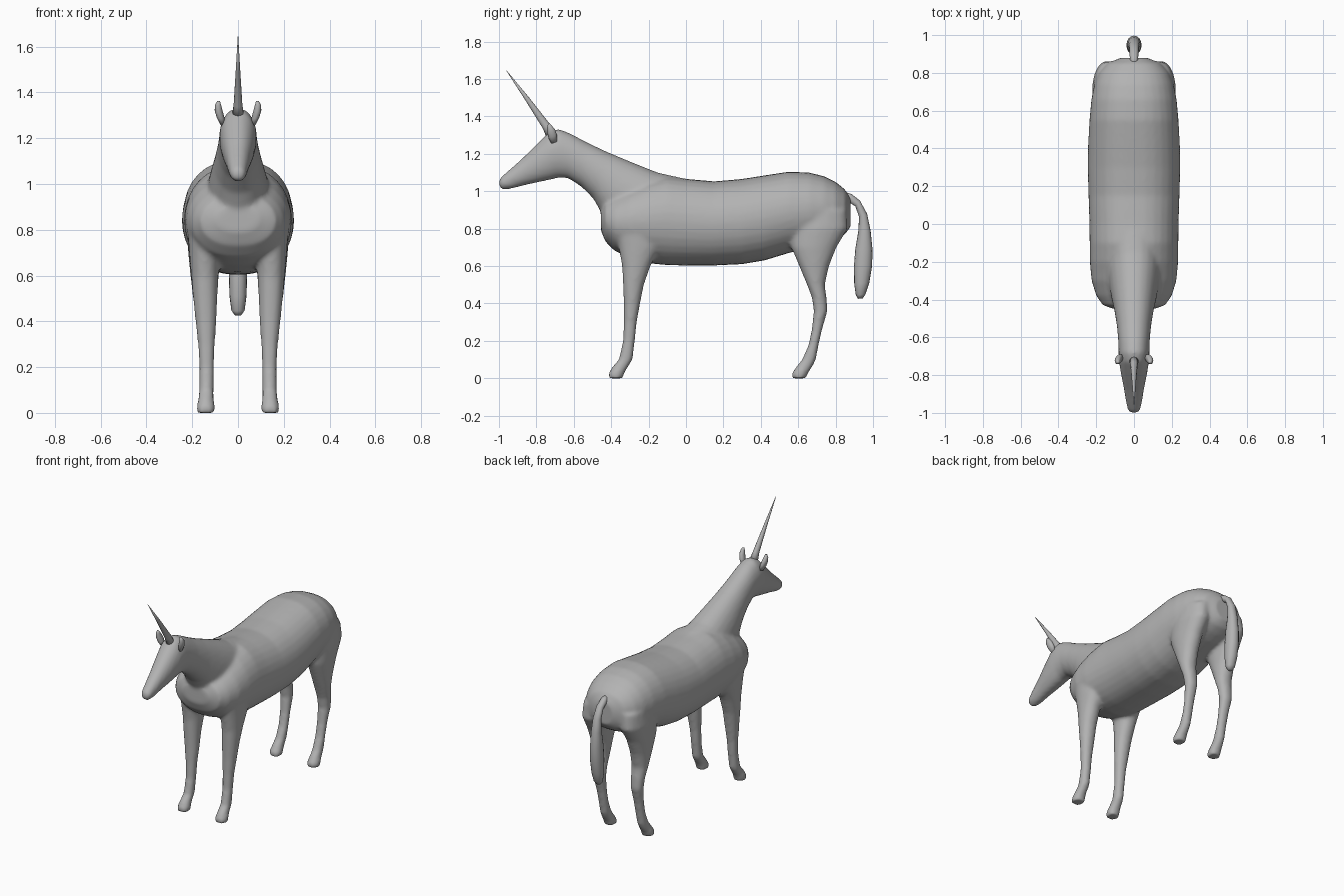
import bpy, bmesh, math
from mathutils import Vector

grey = bpy.data.materials.new("plain grey")
grey.diffuse_color = (0.45, 0.45, 0.45, 1)


def loft(bm, rows, n=24, side=1, power=0.9):
    """Skin oval rings; each row is (y1, z1, y2, z2, centre x, half width)."""
    rings = []
    for y1, z1, y2, z2, x, w in rows:
        mid = Vector((x, (y1 + y2) / 2, (z1 + z2) / 2))
        half = Vector((0, (y1 - y2) / 2, (z1 - z2) / 2))
        ring = []
        for i in range(n):
            a = 2 * math.pi * i / n
            c, s = math.cos(a), math.sin(a)
            p = mid + half * s + Vector((math.copysign(abs(c) ** power, c) * w, 0, 0))
            ring.append(bm.verts.new((p.x * side, p.y, p.z)))
        rings.append(ring)
    for r, q in zip(rings, rings[1:]):
        for i in range(n):
            bm.faces.new((r[i], r[(i + 1) % n], q[(i + 1) % n], q[i]))
    bm.faces.new(rings[0])
    bm.faces.new(rings[-1])


def finish(bm, name):
    bmesh.ops.recalc_face_normals(bm, faces=bm.faces)
    for f in bm.faces:
        f.smooth = True
    me = bpy.data.meshes.new(name)
    bm.to_mesh(me)
    bm.free()
    me.materials.append(grey)
    ob = bpy.data.objects.new(name, me)
    bpy.context.collection.objects.link(ob)
    return ob


# Trunk: y, top z, bottom z, half width
trunk = [(-.455, .90, .79, .09), (-.43, .95, .73, .165), (-.38, .98, .68, .20),
         (-.30, 1.02, .645, .225), (-.20, 1.06, .615, .234), (-.10, 1.08, .605, .235),
         (0, 1.067, .603, .236), (.15, 1.053, .603, .241), (.30, 1.066, .61, .245),
         (.42, 1.085, .63, .243), (.55, 1.105, .67, .236), (.66, 1.10, .695, .226),
         (.74, 1.08, .715, .21), (.80, 1.05, .74, .187), (.85, 1.01, .77, .145),
         (.88, .96, .81, .07)]
# Neck and head: crest point, throat point, half width
neck = [(.05, 1.055, -.20, .80, 0, .13), (-.15, 1.10, -.38, .82, 0, .14),
        (-.30, 1.16, -.45, .88, 0, .122), (-.42, 1.21, -.495, .96, 0, .104),
        (-.53, 1.262, -.56, 1.025, 0, .09), (-.62, 1.31, -.63, 1.07, 0, .083),
        (-.68, 1.333, -.68, 1.073, 0, .082), (-.73, 1.318, -.72, 1.063, 0, .08),
        (-.80, 1.25, -.78, 1.05, 0, .07), (-.88, 1.172, -.86, 1.033, 0, .054),
        (-.95, 1.11, -.94, 1.012, 0, .042), (-.99, 1.075, -.985, 1.01, 0, .032),
        (-1.0, 1.06, -1.0, 1.025, 0, .02)]
# Legs: z, front y, back y, centre x, half width
front_leg = [(0, -.415, -.335, .14, .04), (.025, -.415, -.332, .14, .041),
             (.06, -.395, -.31, .14, .034), (.10, -.36, -.285, .138, .032),
             (.20, -.337, -.273, .137, .032), (.30, -.333, -.263, .138, .037),
             (.40, -.333, -.245, .14, .046), (.50, -.337, -.225, .143, .053),
             (.60, -.342, -.19, .145, .06), (.70, -.36, -.14, .146, .068),
             (.82, -.38, -.13, .148, .074), (.92, -.34, -.17, .14, .06)]
hind_leg = [(0, .565, .645, .14, .04), (.025, .565, .65, .14, .041),
            (.06, .587, .675, .14, .034), (.10, .62, .695, .138, .032),
            (.18, .655, .71, .137, .032), (.26, .672, .728, .138, .034),
            (.36, .683, .757, .14, .041), (.43, .673, .752, .142, .046),
            (.50, .647, .742, .144, .053), (.60, .605, .765, .146, .062),
            (.70, .562, .805, .146, .072), (.80, .55, .865, .14, .082),
            (.90, .58, .86, .13, .08)]

bm = bmesh.new()
loft(bm, [(y, t, y, b, 0, w) for y, t, b, w in trunk], 32, power=0.85)
loft(bm, neck)
for leg in (front_leg, hind_leg):
    for side in (1, -1):
        loft(bm, [(f, z, b, z, x, w) for z, f, b, x, w in leg], 20, side)
body = finish(bm, "body_head_and_legs")
# Fuse the overlapping volumes and soften the joins
m = body.modifiers.new("fuse", 'REMESH')
m.mode = 'VOXEL'
m.voxel_size = 0.011
m.use_smooth_shade = True
m = body.modifiers.new("soften", 'SMOOTH')
m.factor = 0.5
m.iterations = 8

# Tail
bm = bmesh.new()
loft(bm, [(.84, 1.0, .84, .95, 0, .022), (.885, .985, .865, .945, 0, .022),
          (.93, .95, .905, .92, 0, .024), (.968, .88, .925, .865, 0, .027),
          (.987, .79, .922, .79, 0, .032), (.997, .69, .905, .69, 0, .038),
          (.995, .60, .898, .60, 0, .04), (.98, .51, .899, .51, 0, .037),
          (.96, .45, .908, .445, 0, .029), (.945, .428, .92, .425, 0, .014)], 16)
finish(bm, "tail")

# Horn
bm = bmesh.new()
loft(bm, [(-.745, 1.285, -.695, 1.31, 0, .026), (-.765, 1.335, -.728, 1.36, 0, .019),
          (-.858, 1.485, -.838, 1.5, 0, .01), (-.961, 1.645, -.959, 1.646, 0, .001)],
     12, power=1)
finish(bm, "horn")

# Ears
for side, name in ((1, "left_ear"), (-1, "right_ear")):
    bm = bmesh.new()
    loft(bm, [(-.72, 1.255, -.69, 1.265, .066, .012), (-.735, 1.285, -.69, 1.30, .077, .017),
              (-.742, 1.315, -.70, 1.33, .085, .017), (-.742, 1.342, -.717, 1.35, .087, .013),
              (-.738, 1.36, -.728, 1.363, .085, .006)], 12, side)
    finish(bm, name)
